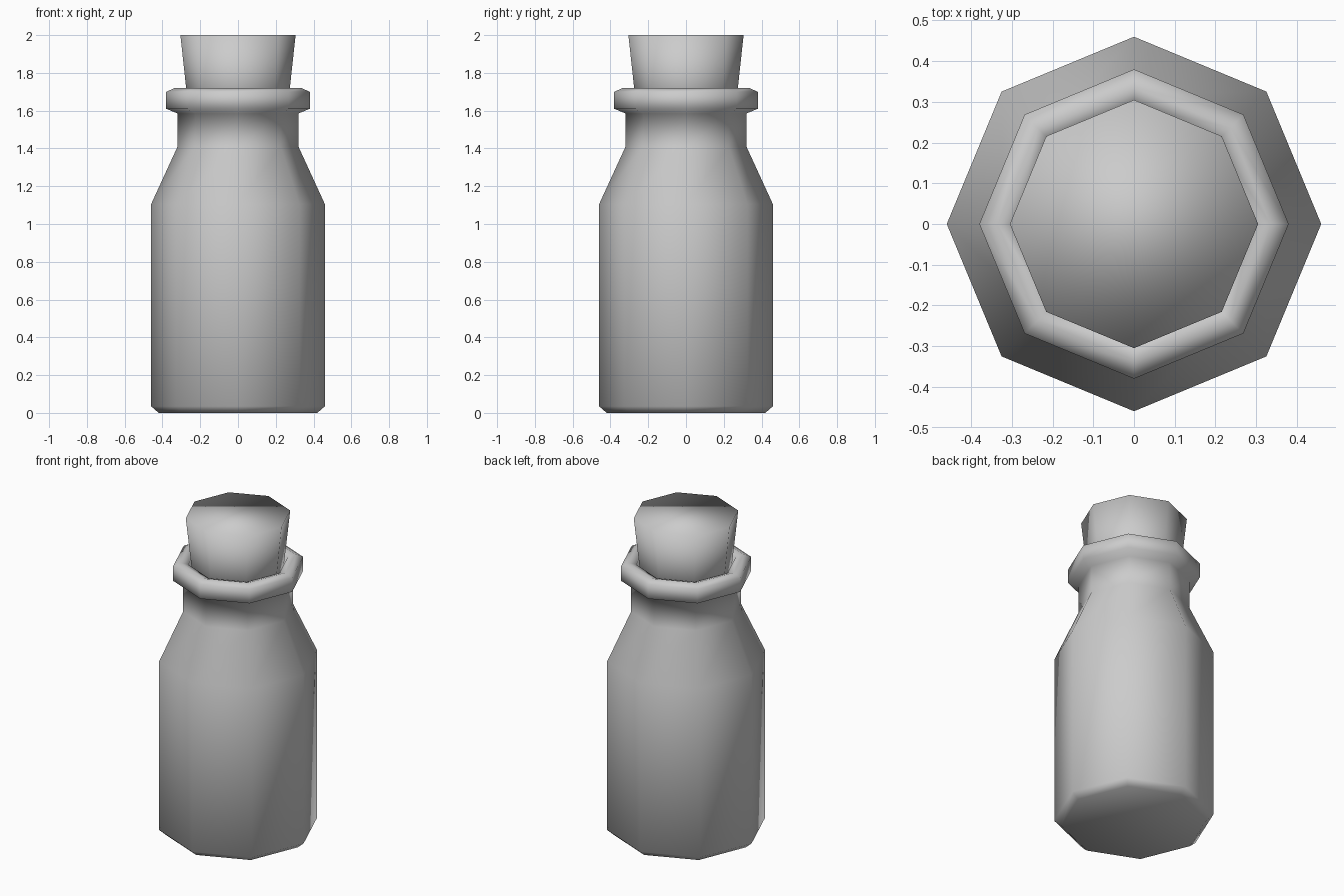
import bpy, bmesh
from math import cos, sin, pi

if "Cube" in bpy.data.objects:
    bpy.data.objects.remove(bpy.data.objects["Cube"])

SIDES = 8


def lathe(name, profile):
    """Revolve (radius, z) points into a closed, smooth-shaded octagonal solid."""
    bm = bmesh.new()
    rings = [[bm.verts.new((r * cos(2 * pi * i / SIDES), r * sin(2 * pi * i / SIDES), z))
              for i in range(SIDES)] for r, z in profile]
    for a, b in zip(rings, rings[1:]):
        for i in range(SIDES):
            j = (i + 1) % SIDES
            bm.faces.new((a[i], a[j], b[j], b[i]))
    bm.faces.new(rings[0][::-1])
    bm.faces.new(rings[-1])
    for f in bm.faces:
        f.smooth = True
    mesh = bpy.data.meshes.new(name)
    bm.to_mesh(mesh)
    bm.free()
    obj = bpy.data.objects.new(name, mesh)
    bpy.context.collection.objects.link(obj)
    return obj


# bottle: chamfered base, body, shoulder, neck, rolled lip and mouth recess
lathe("bottle", [(0.42, 0.0), (0.46, 0.035), (0.46, 1.105), (0.32, 1.41),
                 (0.32, 1.585), (0.38, 1.61), (0.38, 1.70), (0.335, 1.72),
                 (0.29, 1.705), (0.28, 1.58)])

# tapered cork stopper seated in the mouth
lathe("cork", [(0.255, 1.54), (0.305, 2.0)])
